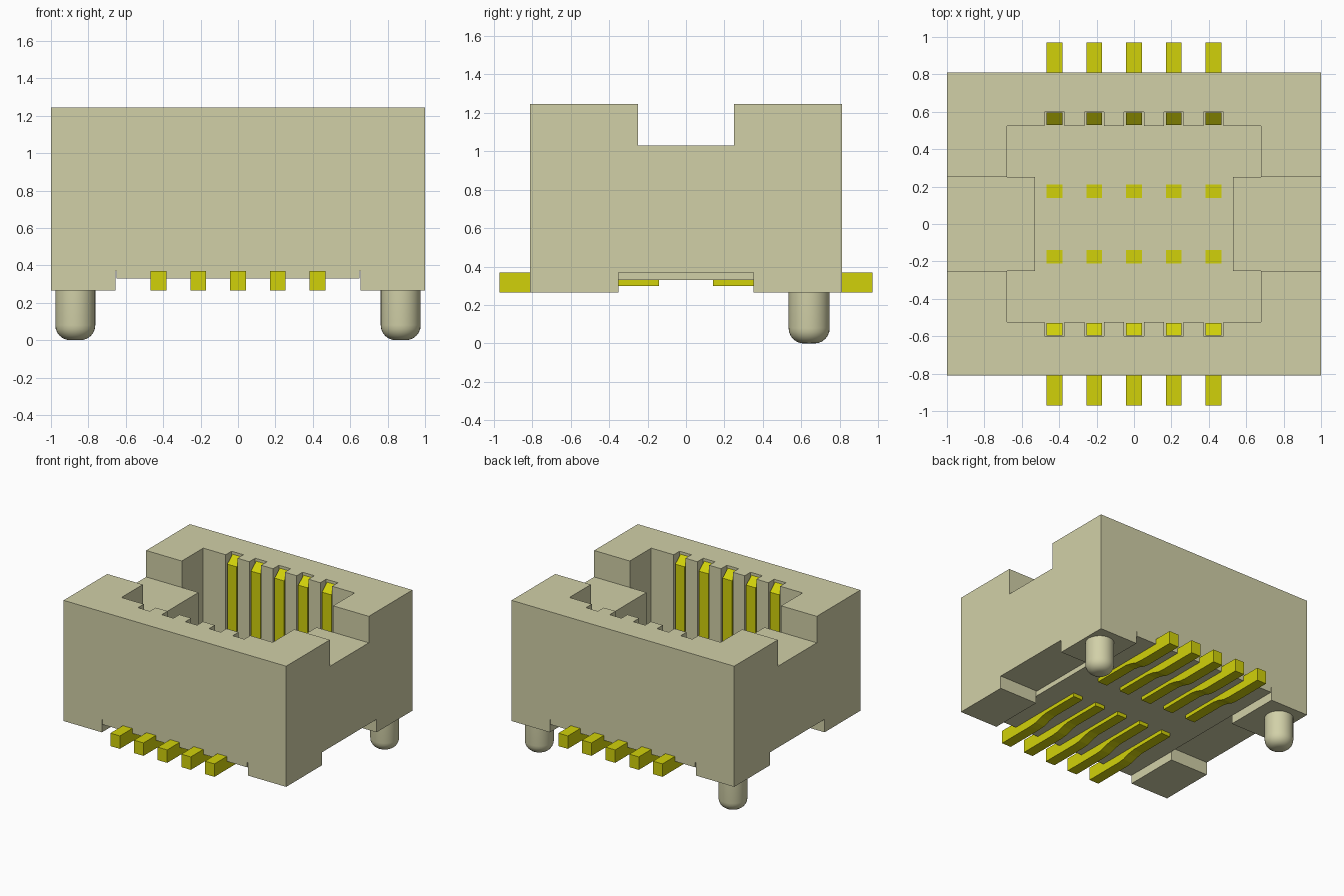
import bpy, bmesh, math

if "Cube" in bpy.data.objects:
    bpy.data.objects.remove(bpy.data.objects["Cube"], do_unlink=True)

PITCH, FLOOR = 0.2125, 0.45
CONTACT_X = [PITCH * i for i in range(-2, 3)]


def material(name, rgb):
    m = bpy.data.materials.new(name)
    m.use_nodes = True
    m.diffuse_color = (*rgb, 1)
    bsdf = next(n for n in m.node_tree.nodes if n.type == 'BSDF_PRINCIPLED')
    bsdf.inputs["Base Color"].default_value = (*rgb, 1)
    return m


plastic = material("beige plastic", (0.64, 0.63, 0.39))
gold = material("yellow contact", (0.64, 0.64, 0.003))


def prism(name, points, depth, mat):
    """Extrude a closed loop of 3D points along the depth vector."""
    bm = bmesh.new()
    face = bm.faces.new([bm.verts.new(p) for p in points])
    ext = bmesh.ops.extrude_face_region(bm, geom=[face])
    moved = [v for v in ext["geom"] if isinstance(v, bmesh.types.BMVert)]
    bmesh.ops.translate(bm, verts=moved, vec=depth)
    bmesh.ops.recalc_face_normals(bm, faces=bm.faces)
    return finish(name, bm, mat)


def finish(name, bm, mat):
    me = bpy.data.meshes.new(name)
    bm.to_mesh(me)
    bm.free()
    me.materials.append(mat)
    ob = bpy.data.objects.new(name, me)
    bpy.context.collection.objects.link(ob)
    return ob


def box(name, x0, x1, y0, y1, z0, z1):
    loop = [(x0, y0, z0), (x1, y0, z0), (x1, y1, z0), (x0, y1, z0)]
    return prism(name, loop, (0, 0, z1 - z0), plastic)


def cut(target, cutter):
    cutter.hide_render = True
    mod = target.modifiers.new("cut", 'BOOLEAN')
    mod.operation, mod.solver, mod.object = 'DIFFERENCE', 'EXACT', cutter
    bpy.context.view_layer.objects.active = target
    bpy.ops.object.modifier_apply(modifier=mod.name)
    bpy.data.objects.remove(cutter, do_unlink=True)


# Housing block
housing = box("housing", -1, 1, -0.81, 0.81, 0.265, 1.245)

# Central cavity with end blocks and a slot for every contact
back = [(-0.53, 0.25), (-0.68, 0.25), (-0.68, 0.525)]
for x in CONTACT_X:
    back += [(x - 0.053, 0.525), (x - 0.053, 0.6), (x + 0.053, 0.6), (x + 0.053, 0.525)]
back += [(0.68, 0.525), (0.68, 0.25), (0.53, 0.25)]
outline = back + [(x, -y) for x, y in reversed(back)]
cut(housing, prism("cavity_cutter", [(x, y, FLOOR) for x, y in outline], (0, 0, 1), plastic))

# Lowered end walls
cut(housing, box("notch_cutter", -1.1, 1.1, -0.25, 0.25, 1.03, 1.4))

# Underside: raised middle, side recesses and thin grooves leave four feet
cut(housing, box("channel_cutter", -0.652, 0.652, -1, 1, 0.1, 0.33))
for s in (-1, 1):
    a, b = sorted((s * 0.65, s * 1.1))
    cut(housing, box("side_cutter", a, b, -0.35, 0.35, 0.1, 0.37))
    a, b = sorted((s * 0.65, s * 0.656))
    cut(housing, box("groove_cutter", a, b, -1, 1, 0.1, 0.37))

# Contacts: solder tail, underside arm, upright blade and inner post
profile = [(0.97, 0.265), (0.97, 0.37), (0.597, 0.37), (0.597, 1.225), (0.53, 1.17),
           (0.53, 0.365), (0.21, 0.365), (0.21, FLOOR + 0.002), (0.14, FLOOR + 0.002),
           (0.14, 0.30), (0.46, 0.30), (0.52, 0.29), (0.58, 0.27), (0.64, 0.265)]
for side, s in (("back", 1), ("front", -1)):
    for i, x in enumerate(CONTACT_X):
        prism(f"{side}_contact_{i + 1}", [(x - 0.0425, s * y, z) for y, z in profile],
              (0.085, 0, 0), gold)

# Rounded locating pegs near the back corners
R, FILLET, SEG = 0.107, 0.08, 32
for side, s in (("left", 1), ("right", -1)):
    bm = bmesh.new()
    arc = [(R - FILLET + FILLET * math.sin(a), FILLET - FILLET * math.cos(a))
           for a in (math.pi / 2 * k / 6 for k in range(7))]
    rings = []
    for r, z in arc + [(R, 0.29)]:
        angles = (2 * math.pi * k / SEG for k in range(SEG))
        rings.append([bm.verts.new((s * 0.87 + r * math.cos(t), 0.64 + r * math.sin(t), z))
                      for t in angles])
    for lo, hi in zip(rings, rings[1:]):
        for k in range(SEG):
            n = (k + 1) % SEG
            bm.faces.new((lo[k], lo[n], hi[n], hi[k]))
    bm.faces.new(rings[0][::-1])
    bm.faces.new(rings[-1])
    peg = finish(f"{side}_locating_peg", bm, plastic)
    bpy.ops.object.select_all(action='DESELECT')
    peg.select_set(True)
    bpy.context.view_layer.objects.active = peg
    bpy.ops.object.shade_smooth_by_angle(angle=math.radians(35))
